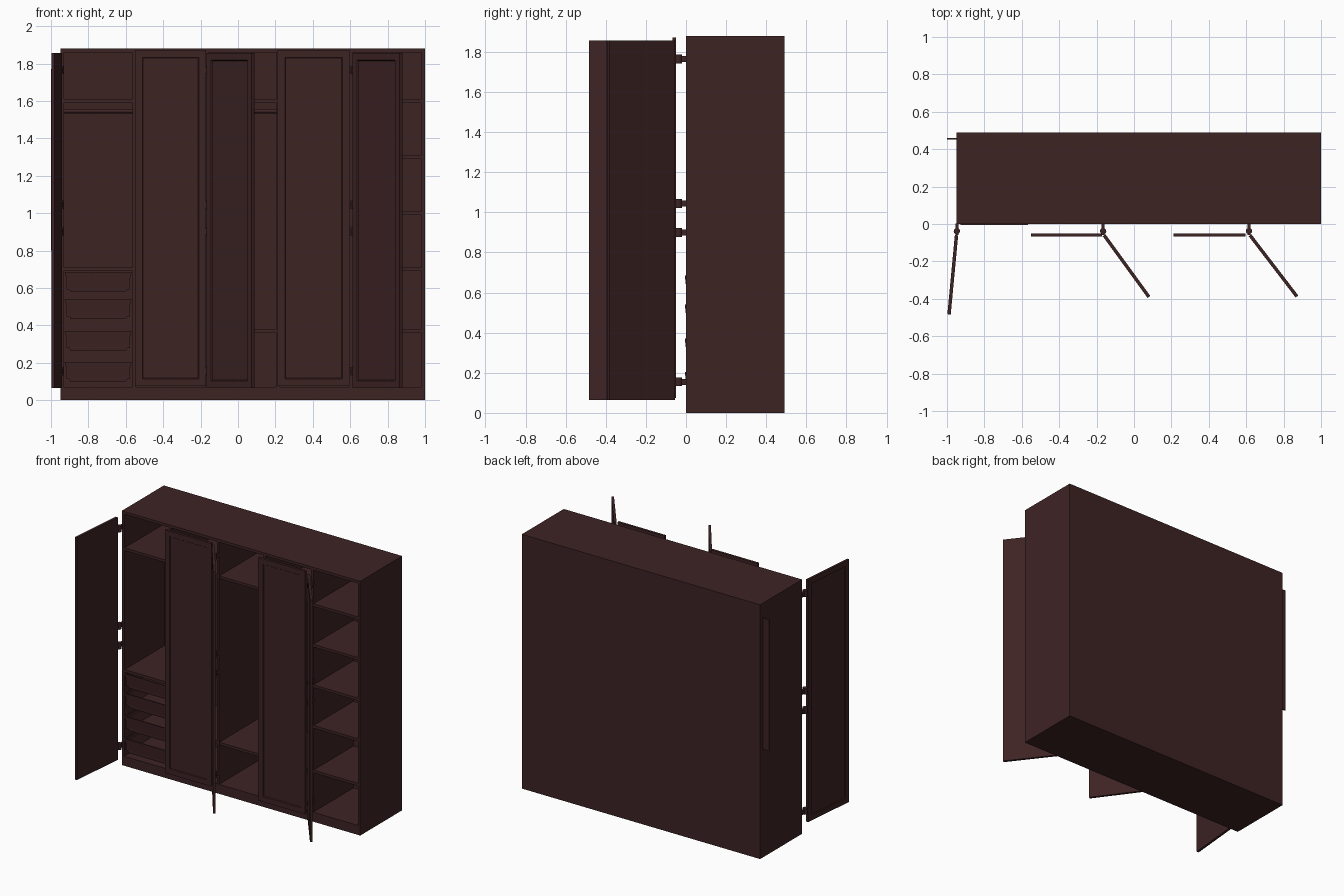
import bpy, bmesh, math
from mathutils import Matrix, Vector

if "Cube" in bpy.data.objects:
    bpy.data.objects.remove(bpy.data.objects["Cube"])

wood = bpy.data.materials.new("dark_mahogany")
wood.diffuse_color = (0.048, 0.0168, 0.0175, 1)
wood.use_nodes = True
wood.node_tree.nodes["Principled BSDF"].inputs["Base Color"].default_value = wood.diffuse_color


def finish(bm, name):
    bmesh.ops.recalc_face_normals(bm, faces=bm.faces)
    me = bpy.data.meshes.new(name)
    bm.to_mesh(me)
    bm.free()
    me.materials.append(wood)
    ob = bpy.data.objects.new(name, me)
    bpy.context.collection.objects.link(ob)
    return ob


def block(bm, x0, x1, y0, y1, z0, z1):
    m = Matrix.Translation(((x0 + x1) / 2, (y0 + y1) / 2, (z0 + z1) / 2)) @ \
        Matrix.Diagonal((x1 - x0, y1 - y0, z1 - z0, 1))
    return bmesh.ops.create_cube(bm, size=1, matrix=m)["verts"]


def box(name, *dims):
    bm = bmesh.new()
    block(bm, *dims)
    return finish(bm, name)


def rod(name, a, b, r, n=12):
    a, b = Vector(a), Vector(b)
    bm = bmesh.new()
    rot = (b - a).to_track_quat('Z', 'Y').to_matrix().to_4x4()
    bmesh.ops.create_cone(bm, cap_ends=True, segments=n, radius1=r, radius2=r,
                          depth=(b - a).length,
                          matrix=Matrix.Translation((a + b) / 2) @ rot)
    ob = finish(bm, name)
    for p in ob.data.polygons:
        p.use_smooth = len(p.vertices) == 4


def recess(bm, axis, rim, depth, slope=0.002):
    """Sink the face that points along axis, leaving a flat rim."""
    axis = Vector(axis)
    bm.normal_update()
    f = max(bm.faces, key=lambda q: q.normal.dot(axis))
    bmesh.ops.inset_region(bm, faces=[f], thickness=rim)
    bmesh.ops.inset_region(bm, faces=[f], thickness=slope)
    bmesh.ops.translate(bm, verts=f.verts, vec=-axis * depth)


# Carcass
X0, X1, D, H, T = -0.95, 1.0, 0.49, 1.88, 0.02
box("left_side", X0, X0 + T, 0, D, 0, H)
box("right_side", X1 - T, X1, 0, D, 0, H)
box("top_panel", X0 + T, X1 - T, 0, D, H - T, H)
box("base_plinth", X0 + T, X1 - T, 0, D, 0, 0.07)
box("back_panel", X0 + T, X1 - T, D - T, D, 0.07, H - T)

# Upright dividers make five bays
mids = [-0.555, -0.165, 0.215, 0.605]
for i, x in enumerate(mids):
    box(f"divider_{i + 1}", x - T / 2, x + T / 2, 0.002, D - T, 0.07, H - T)
lefts = [X0 + T] + [x + T / 2 for x in mids]
rights = [x - T / 2 for x in mids] + [X1 - T]

# Shelves and hanging rails
shelves = [[0.70, 1.60], [0.37, 1.60], [0.37, 1.60], [0.37, 1.60],
           [0.37, 0.70, 1.0, 1.30, 1.60]]
for i, heights in enumerate(shelves):
    for j, z in enumerate(heights):
        box(f"shelf_{i + 1}_{j + 1}", lefts[i], rights[i], 0.003, D - T, z - 0.01, z + 0.01)
    if i < 4:
        rod(f"hanging_rail_{i + 1}", (lefts[i], 0.24, 1.545), (rights[i], 0.24, 1.545), 0.011)

# Open-topped drawers with tapered fronts
for i, z in enumerate((0.10, 0.265, 0.435, 0.58)):
    bm = bmesh.new()
    vs = block(bm, lefts[0] + 0.003, rights[0] - 0.003, -0.006, 0.45, z, z + 0.105)
    cx = (lefts[0] + rights[0]) / 2
    for v in vs:
        if v.co.z < z + 0.05:
            v.co.x -= math.copysign(0.03, v.co.x - cx)
            v.co.y += 0.012 if v.co.y < 0.2 else 0
    recess(bm, (0, 0, 1), 0.012, 0.092)
    finish(bm, f"drawer_{i + 1}")


# Framed doors: start corner, direction of the free edge, width
def door(name, x, y, w, angle, z0, z1):
    bm = bmesh.new()
    block(bm, 0, w, -0.009, 0.009, z0, z1)
    recess(bm, (0, -1, 0), 0.055, 0.006, 0.006)
    ob = finish(bm, name)
    ob.location = (x, y, 0)
    ob.rotation_euler.z = angle


door("open_door_left", -0.949, -0.06, 0.425, math.atan2(-0.425, -0.04), 0.065, 1.857)
door("flat_door_left", -0.55, -0.059, 0.38, 0, 0.075, 1.872)
door("open_door_middle", -0.16, -0.06, 0.408, math.atan2(-0.33, 0.24), 0.065, 1.857)
door("flat_door_right", 0.212, -0.059, 0.385, 0, 0.075, 1.872)
door("open_door_right", 0.62, -0.06, 0.413, math.atan2(-0.33, 0.253), 0.065, 1.857)

# Hinge arms and knuckles
for i, x in enumerate((-0.947, -0.165, 0.615)):
    for j, z in enumerate((0.155, 0.90, 1.045, 1.765)):
        box(f"hinge_arm_{i + 1}_{j + 1}", x - 0.008, x + 0.008, -0.06, 0.004, z - 0.015, z + 0.015)
        rod(f"hinge_knuckle_{i + 1}_{j + 1}", (x, -0.038, z - 0.022), (x, -0.038, z + 0.022), 0.017)

# Thin upright fin on the left side near the back
box("side_fin", -1.0, -0.948, 0.452, 0.46, 0.80, 1.77)
